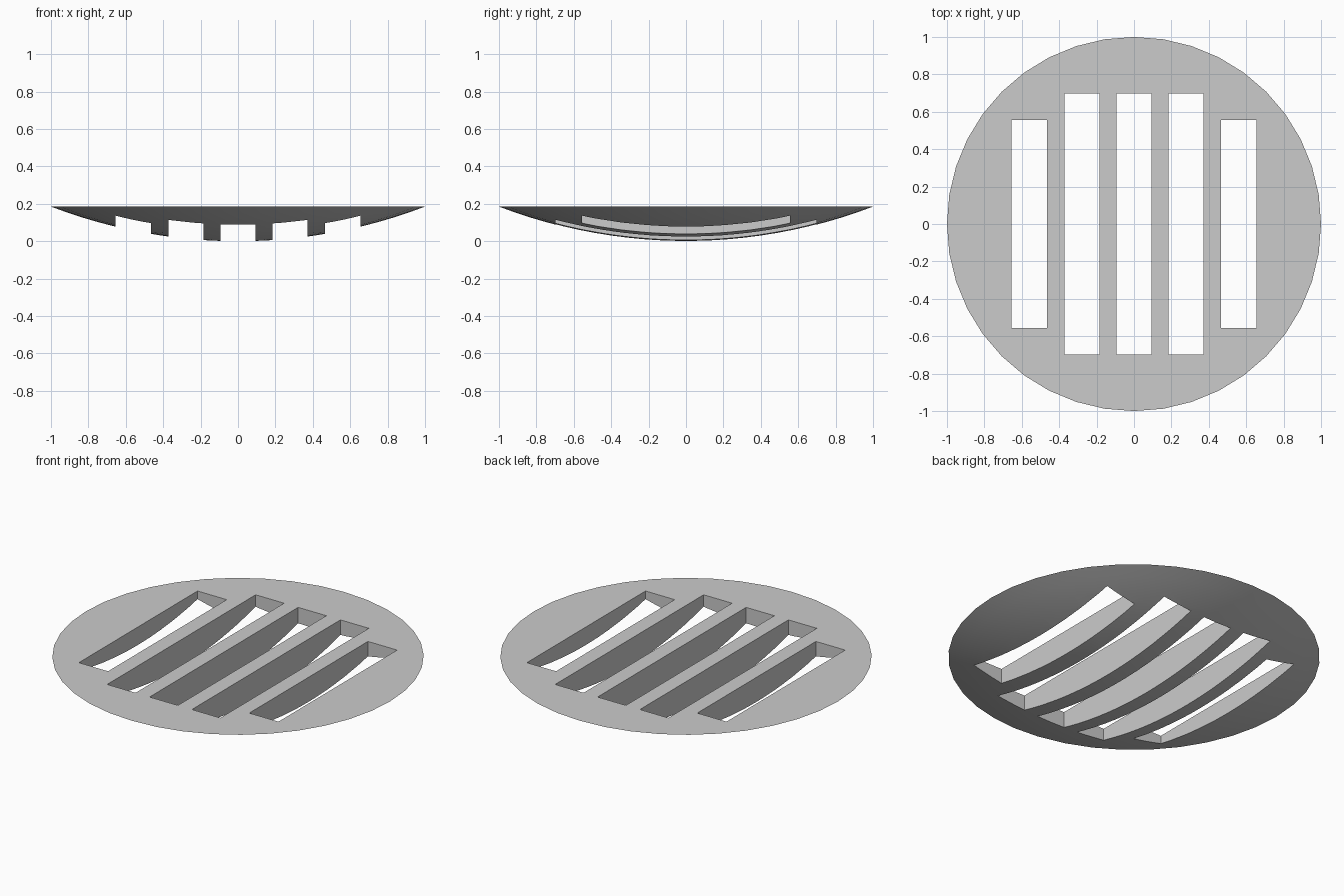
import bpy, bmesh, math

if "Cube" in bpy.data.objects:
    bpy.data.objects.remove(bpy.data.objects["Cube"])

DEPTH = 0.185
R = (1 + DEPTH ** 2) / (2 * DEPTH)   # radius of the domed underside
SEG, RINGS = 40, 12

# Domed disc: flat top, spherical underside
bm = bmesh.new()
bottom = bm.verts.new((0, 0, 0))
rings = []
for i in range(1, RINGS + 1):
    r = i / RINGS
    z = R - math.sqrt(R * R - r * r)
    rings.append([bm.verts.new((r * math.cos(2 * math.pi * k / SEG),
                                r * math.sin(2 * math.pi * k / SEG), z))
                  for k in range(SEG)])
for k in range(SEG):
    n = (k + 1) % SEG
    bm.faces.new((bottom, rings[0][n], rings[0][k]))
    for a, b in zip(rings, rings[1:]):
        bm.faces.new((a[k], a[n], b[n], b[k]))
bm.faces.new(rings[-1])
bmesh.ops.recalc_face_normals(bm, faces=bm.faces)
me = bpy.data.meshes.new("slotted_disc")
bm.to_mesh(me)
bm.free()
disc = bpy.data.objects.new("slotted_disc", me)
bpy.context.collection.objects.link(disc)

# Slot cutters: five parallel boxes, the outer pair shorter
bm = bmesh.new()
for x0, x1, half in ((-0.656, -0.464, 0.557), (-0.372, -0.185, 0.697),
                     (-0.093, 0.093, 0.697), (0.185, 0.372, 0.697),
                     (0.464, 0.656, 0.557)):
    vs = bmesh.ops.create_cube(bm, size=1)["verts"]
    bmesh.ops.scale(bm, vec=(x1 - x0, 2 * half, 1), verts=vs)
    bmesh.ops.translate(bm, vec=((x0 + x1) / 2, 0, 0.1), verts=vs)
cme = bpy.data.meshes.new("slot_cutter")
bm.to_mesh(cme)
bm.free()
cutter = bpy.data.objects.new("slot_cutter", cme)
bpy.context.collection.objects.link(cutter)

# Cut the slots, then remove the cutter
mod = disc.modifiers.new("slots", "BOOLEAN")
mod.operation = "DIFFERENCE"
mod.solver = "EXACT"
mod.object = cutter
bpy.context.view_layer.objects.active = disc
disc.select_set(True)
bpy.ops.object.modifier_apply(modifier=mod.name)
bpy.data.objects.remove(cutter)

# Smooth underside with crisp rim and slot edges (the rim angle is shallow)
bpy.ops.object.shade_smooth_by_angle(angle=math.radians(15))
